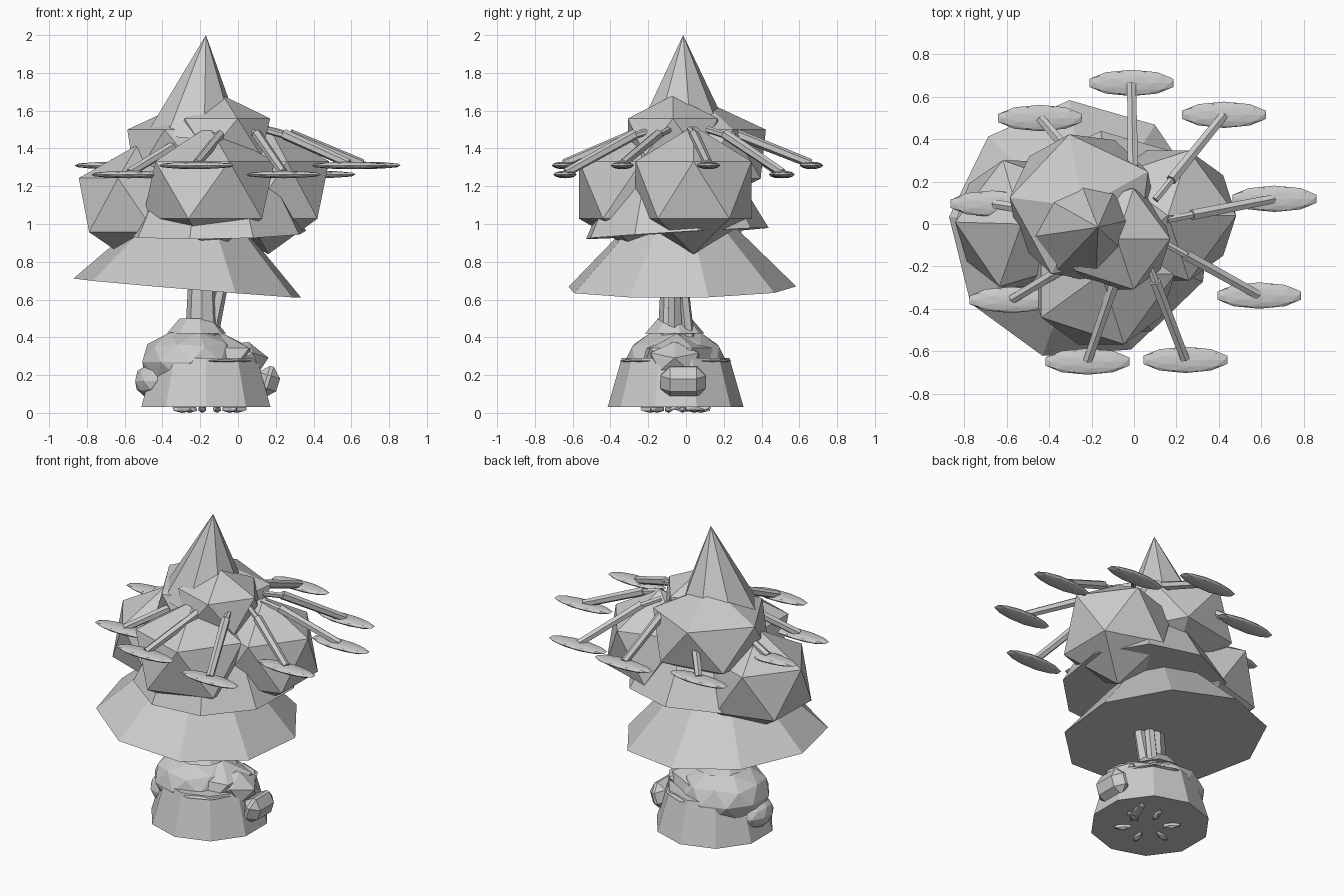
import bpy, math
from mathutils import Vector, Euler

if "Cube" in bpy.data.objects:
    bpy.data.objects.remove(bpy.data.objects["Cube"])


def finish(name, loc, rot=(0, 0, 0), scale=(1, 1, 1)):
    ob = bpy.context.object
    ob.name = name
    ob.location, ob.rotation_euler, ob.scale = loc, rot, scale
    return ob


def cone(name, base, r1, r2, h, sides, phase=0, tilt=(0, 0)):
    # Frustum placed by its base centre; phase turns the first corner to that angle from +x
    bpy.ops.mesh.primitive_cone_add(vertices=sides, radius1=r1, radius2=r2, depth=h)
    ob = finish(name, base)
    for v in ob.data.vertices:
        v.co.z += h / 2
        v.co.rotate(Euler((0, 0, math.radians(phase - 90))))
    ob.rotation_euler = (tilt[0], tilt[1], 0)
    return ob


def blob(name, loc, radii, sub=1, rot=(0, 0, 0)):
    bpy.ops.mesh.primitive_ico_sphere_add(subdivisions=sub, radius=1)
    return finish(name, loc, rot, radii)


def rod(name, a, b, r1, r2, sides=6):
    a, b = Vector(a), Vector(b)
    d = b - a
    bpy.ops.mesh.primitive_cone_add(vertices=sides, radius1=r1, radius2=r2, depth=d.length)
    return finish(name, (a + b) / 2, d.to_track_quat('Z', 'Y').to_euler())


# Pot, rim and soil
cone("pot", (-0.17, -0.055, 0.03), 0.36, 0.285, 0.26, 10, 18)
blob("pot_rim", (-0.125, -0.055, 0.275), (0.235, 0.30, 0.02), 2)
blob("soil_mound", (-0.25, -0.055, 0.27), (0.27, 0.27, 0.18), 2)
blob("soil_shoulder", (-0.08, -0.05, 0.28), (0.2, 0.22, 0.14), 1, (0, 0, 0.5))

# Stones around the mound
blob("left_stone", (-0.43, -0.08, 0.17), (0.12, 0.14, 0.1), 2)
blob("right_stone", (0.03, -0.06, 0.29), (0.14, 0.15, 0.09), 1, (0, 0.3, 0))
bpy.ops.mesh.primitive_cube_add(size=1)
block = finish("low_stone", (0.155, -0.015, 0.165), (0, 0.3, 0), (0.12, 0.24, 0.17))
bpy.ops.object.transform_apply(location=False, rotation=False, scale=True)
bevel = block.modifiers.new("bevel", 'BEVEL')
bevel.width, bevel.segments = 0.05, 1

# Trunk, collar and side stem
cone("trunk", (-0.19, -0.06, 0.4), 0.09, 0.065, 0.45, 8)
cone("trunk_collar", (-0.22, -0.06, 0.42), 0.16, 0.09, 0.08, 8, 10)
rod("side_stem", (-0.15, -0.06, 0.4), (-0.06, -0.06, 0.8), 0.045, 0.03)
rod("back_stem", (-0.14, 0.01, 0.4), (-0.13, -0.03, 0.8), 0.035, 0.03)

# Root tips under the pot
for i in range(6):
    a = math.radians(60 * i + 15)
    blob("root_tip", (-0.15 + 0.15 * math.cos(a), -0.055 + 0.14 * math.sin(a), 0.02),
         (0.06, 0.018, 0.02), 1, (0, 0, a))
blob("long_root", (0.0, 0.03, 0.025), (0.12, 0.03, 0.02), 1, (0, 0, 1.2))

# Foliage skirts
cone("lower_skirt", (-0.262, -0.03, 0.66), 0.615, 0.115, 0.5, 9, 14, (0.01, 0.083))
cone("upper_skirt", (-0.12, -0.055, 0.95), 0.495, 0.27, 0.42, 9, 14, (0.06, -0.015))

# Foliage clumps: centre, horizontal radius, vertical radius, turn
clumps = [
    ("front_clump", (-0.155, -0.235, 1.18), 0.39, 0.34, 0.0),
    ("right_clump", (0.16, 0.04, 1.18), 0.36, 0.34, 0.0),
    ("left_clump", (-0.53, 0.0, 1.1), 0.35, 0.32, 0.6),
    ("back_clump", (-0.24, 0.08, 1.37), 0.39, 0.29, 0.5),
    ("top_clump", (-0.08, -0.07, 1.46), 0.28, 0.22, 0.0),
]
for name, loc, r, rz, turn in clumps:
    blob(name, loc, (r, r, rz), 1, (0, 0, turn))

# Pointed crown
cone("crown", (-0.225, -0.015, 1.45), 0.265, 0, 0.553, 8, 10, (0, 0.1))

# Nine drooping spokes, each with a stalk and a flat leaf
for k in range(9):
    a = math.radians(11 + 40 * k)
    c, s = math.cos(a), math.sin(a)
    z = 1.31 if k % 2 == 0 else 1.262

    def at(r, h):
        return (0.0 + r * c, -0.01 + r * s, h)
    rod("spoke_stalk", at(0.16, 1.5), at(0.32, 1.46), 0.018, 0.018)
    rod("spoke", at(0.28, 1.475), at(0.67, z + 0.01), 0.028, 0.024)
    blob("leaf", at(0.675, z), (0.208, 0.062, 0.02), 2)
